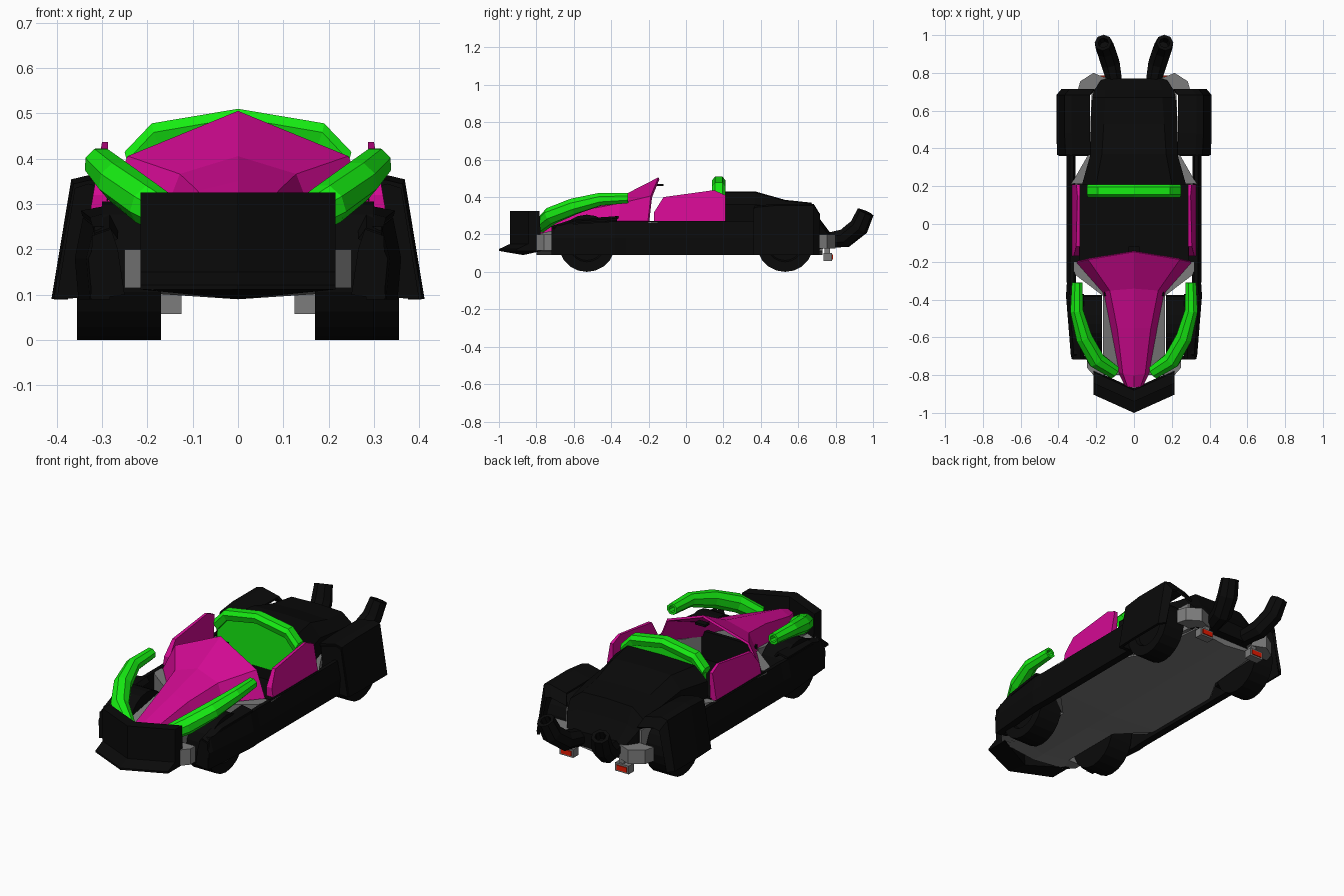
import bpy, bmesh, math
from mathutils import Vector

if "Cube" in bpy.data.objects:
    bpy.data.objects.remove(bpy.data.objects["Cube"])


def material(name, rgb):
    m = bpy.data.materials.new(name)
    m.diffuse_color = (*rgb, 1)
    m.use_nodes = True
    m.node_tree.nodes["Principled BSDF"].inputs["Base Color"].default_value = m.diffuse_color
    return m


BLACK = material("black", (0.003, 0.003, 0.003))
GREY = material("grey", (0.2, 0.2, 0.2))
GREEN = material("green", (0.008, 0.85, 0.006))
PINK = material("magenta", (0.65, 0.003, 0.29))
RED = material("red", (0.8, 0.01, 0.0))


def loft(name, rings, mat=GREY, closed=True, thick=0):
    """Skin a list of point rings; open strips can get a thickness."""
    bm = bmesh.new()
    vs = [[bm.verts.new(p) for p in r] for r in rings]
    n = len(vs[0])
    for a, b in zip(vs, vs[1:]):
        for i in range(n if closed else n - 1):
            j = (i + 1) % n
            bm.faces.new((a[i], a[j], b[j], b[i]))
    if closed:
        bm.faces.new(vs[0])
        bm.faces.new(vs[-1])
    bmesh.ops.recalc_face_normals(bm, faces=bm.faces)
    me = bpy.data.meshes.new(name)
    bm.to_mesh(me)
    bm.free()
    ob = bpy.data.objects.new(name, me)
    bpy.context.collection.objects.link(ob)
    me.materials.append(mat)
    if thick:
        mod = ob.modifiers.new("thickness", "SOLIDIFY")
        mod.thickness = thick
        mod.offset = 0
    return ob


def full(half):
    """Complete a half section (centre line first and last) across x = 0."""
    return half + [(-x, y, z) for x, y, z in reversed(half) if x > 1e-6]


def box(name, x, y, z, mat=GREY):
    return loft(name, [[(x[0], v, z[0]), (x[1], v, z[0]), (x[1], v, z[1]), (x[0], v, z[1])]
                       for v in y], mat)


def tube(name, path, mat, sides=8, bore=0.05):
    """Faceted pipe along (x, y, z, radius) points with a hollow far end."""
    pts = [Vector(p[:3]) for p in path]
    rad = [p[3] for p in path]
    tan = [(pts[min(i + 1, len(pts) - 1)] - pts[max(i - 1, 0)]).normalized()
           for i in range(len(pts))]
    pts += [pts[-1], pts[-1] - tan[-1] * bore]
    rad += [rad[-1] * 0.6] * 2
    tan += [tan[-1]] * 2
    rings = []
    for p, r, t in zip(pts, rad, tan):
        q = t.to_track_quat('Z', 'Y')
        rings.append([p + q @ Vector((r * math.cos(a), r * math.sin(a), 0))
                      for a in [(k + .5) * 2 * math.pi / sides for k in range(sides)]])
    return loft(name, rings, mat)


def wheel(name, x0, x1, side, y, r=0.153):
    """Drum wheel with a dished outer face."""
    return loft(name, [[(side * x, y + q * math.cos(a), .153 + q * math.sin(a))
                        for a in [k * math.pi / 10 for k in range(20)]]
                       for x, q in [(x0, r), (x1, r), (x1, r * .65), (x1 - .02, r * .6)]], BLACK)


# grey chassis: shallow V floor with raised nose and tail blocks
loft("floor_pan", [full([(0, y, .14), (w, y, .14), (w, y, .112), (0, y, .09)]) for y, w in
     [(-.80, .2), (-.72, .165), (-.37, .165), (-.2, .33), (.2, .33), (.37, .235), (.73, .2)]])
loft("nose_deck", [full([(0, y, z), (w, y, z), (w, y, .12), (0, y, .12)]) for y, w, z in
     [(-.80, .16, .2), (-.72, .165, .22), (-.38, .165, .28)]])
loft("tail_deck", [full([(0, y, .27), (w, y, .27), (w, y, .12), (0, y, .12)]) for y, w in
     [(.215, .33), (.38, .235), (.7, .225)]])
loft("front_mount", [full([(0, y, .2), (w, y, .2), (w, y, .115), (0, y, .115)]) for y, w in
     [(-.80, .215), (-.76, .25), (-.72, .25)]])

# black cockpit tub
box("cockpit_floor", (-.3, .3), (-.2, .21), (.135, .15), BLACK)
box("front_bulkhead", (-.16, .16), (-.38, -.36), (.12, .3), BLACK)
box("footwell", (-.165, .165), (-.37, -.2), (.135, .15), BLACK)
box("rear_bulkhead", (-.3, .3), (.195, .215), (.135, .275), BLACK)

# front bumper swept back on both sides with a protruding lip
profile = [(-1, .112), (-1, .122), (-.94, .15), (-.94, .325), (-.88, .325), (-.87, .09)]
loft("front_bumper", [[(x, y + abs(x) * .45, max(z, .09 + abs(x) * .1)) for y, z in profile]
                      for x in (-.215, 0, .215)], BLACK)

# hood flowing into the pointed windscreen cowl
hood = [
    [(0, -.865, .26), (.03, -.86, .25), (.045, -.85, .18)],
    [(0, -.80, .285), (.055, -.79, .265), (.08, -.78, .19)],
    [(0, -.55, .345), (.085, -.55, .325), (.12, -.55, .24)],
    [(0, -.34, .40), (.125, -.35, .362), (.16, -.36, .27)],
    [(0, -.145, .5), (.24, -.185, .402), (.3, -.2, .27)]]
loft("hood", [[(-x, y, z) for x, y, z in reversed(r[1:])] + r for r in hood],
     PINK, closed=False, thick=.012)
box("dash_mirror", (-.03, .03), (-.155, -.12), (.458, .47), BLACK)

# engine cover and tail
loft("engine_cover", [full([(0, y, zt), (wt, y, zt - .005), (wb, y, zs), (wb, y, zb), (0, y, zb)])
     for y, wt, wb, zt, zs, zb in [
         (.21, .2, .275, .43, .36, .2), (.37, .17, .23, .43, .36, .2),
         (.53, .16, .23, .385, .34, .15), (.67, .15, .22, .37, .31, .13),
         (.71, .15, .21, .29, .26, .12), (.77, .13, .17, .21, .19, .13)]], BLACK)

# roll hoop: thick faceted band with a panel under it
arc = [(-.25, .415), (-.19, .478), (0, .51), (.19, .478), (.25, .415)]
loft("roll_hoop", [[(x, .155, z), (x, .195, z), (x * .98, .21, z - .02),
                    (x * .92, .2, z - .05), (x * .92, .15, z - .05), (x * .98, .14, z - .02)]
                   for x, z in arc], GREEN)
panel = [(-.25, .22)] + [(x * .96, z - .03) for x, z in arc] + [(.25, .22)]
loft("hoop_panel", [[(x, y, z) for x, z in panel] for y in (.17, .194)], GREEN)

# everything that exists on both sides
door = [(-.17, .26), (-.17, .32), (-.12, .40), (.15, .437), (.21, .41), (.21, .26)]
for s, side in ((1, "right"), (-1, "left")):
    def part(name, rings, mat=GREY, **k):
        return loft(f"{side}_{name}", [[(s * x, y, z) for x, y, z in r] for r in rings], mat, **k)

    def block(name, x, y, z, mat=GREY):
        return box(f"{side}_{name}", (s * x[0], s * x[1]), y, z, mat)

    # door leaning inwards towards the top
    part("door", [[(x - lean * (z - .26), y, z) for y, z in door]
                  for x, lean in ((.29, .02), (.33, .17))], PINK)

    # cockpit wall and the grey body corner ahead of the door
    block("tub_wall", (.285, .33), (-.2, .21), (.135, .272), BLACK)
    part("body_corner", [[(x0, y, .268), (x1, y, .268), (x1, y, .12), (x0, y, .12)] for y, x0, x1 in
                         [(-.38, .15, .165), (-.27, .22, .31), (-.2, .29, .34), (.2, .29, .335)]])

    # sill running forward into the tapered front fender
    part("sill", [[(x - .03, y, zt), (x - .01, y, zt), (x + .008, y, .18), (x, y, .09), (x - .04, y, .09)]
                  for y, x, zt in [(-.715, .322, .22), (-.69, .327, .25), (-.38, .352, .27),
                                   (-.32, .348, .27), (.37, .35, .27)]], BLACK)
    part("front_fender", [[(x, y, z), (.285, y, z + .012), (.27, y, z - .01)]
                          for y, x, z in [(-.71, .315, .23), (-.6, .325, .265), (-.37, .345, .28)]],
         BLACK, closed=False, thick=.012)
    part("fender_nose", [[(x, y, z) for x, z in [(.325, .09), (.322, .23), (.28, .245), (.265, .2), (.25, .1)]]
                         for y in (-.718, -.70)], BLACK)

    # rear fender: hollow flared shell with a closed front
    section = [(.405, .09), (.363, .35), (.33, .357), (.235, .335)]
    part("rear_fender", [[(x - d * .5, y, max(z - d, .09)) for x, z in section]
                         for y, d in [(.365, .01), (.48, 0), (.68, 0), (.71, .05)]],
         BLACK, closed=False, thick=.013)
    part("fender_front", [[(x, y, z) for x, z in
                           [(.4, .09), (.36, .335), (.33, .345), (.24, .32), (.25, .24), (.24, .1)]]
                          for y in (.36, .38)], BLACK)

    # wheels
    for end, x0, x1, y in (("front", .17, .30, -.53), ("rear", .24, .355, .53)):
        wheel(f"{side}_{end}_wheel", x0, x1, s, y)

    # green front pipes with hollow rear ends
    tube(f"{side}_front_pipe", [(s * .105, -.785, .242, .038), (s * .2, -.72, .30, .048),
                                (s * .265, -.60, .35, .046), (s * .303, -.46, .388, .037),
                                (s * .301, -.31, .395, .03)], GREEN)

    # upswept exhausts
    tube(f"{side}_exhaust", [(s * .10, .74, .165, .042), (s * .125, .85, .18, .053),
                             (s * .15, .925, .24, .053), (s * .163, .96, .32, .046)], BLACK)

    # rear corner plates with hanging tail lamps
    part("corner_plate", [[(.13, .70, z), (.30, .70, z), (.285, .755, z), (.215, .80, z), (.13, .765, z)]
                          for z in (.125, .2)])
    block("lamp_stem", (.14, .17), (.74, .77), (.09, .14))
    block("lamp_housing", (.125, .205), (.735, .78), (.058, .102))
    block("lamp_lens", (.135, .195), (.765, .785), (.067, .092), RED)
